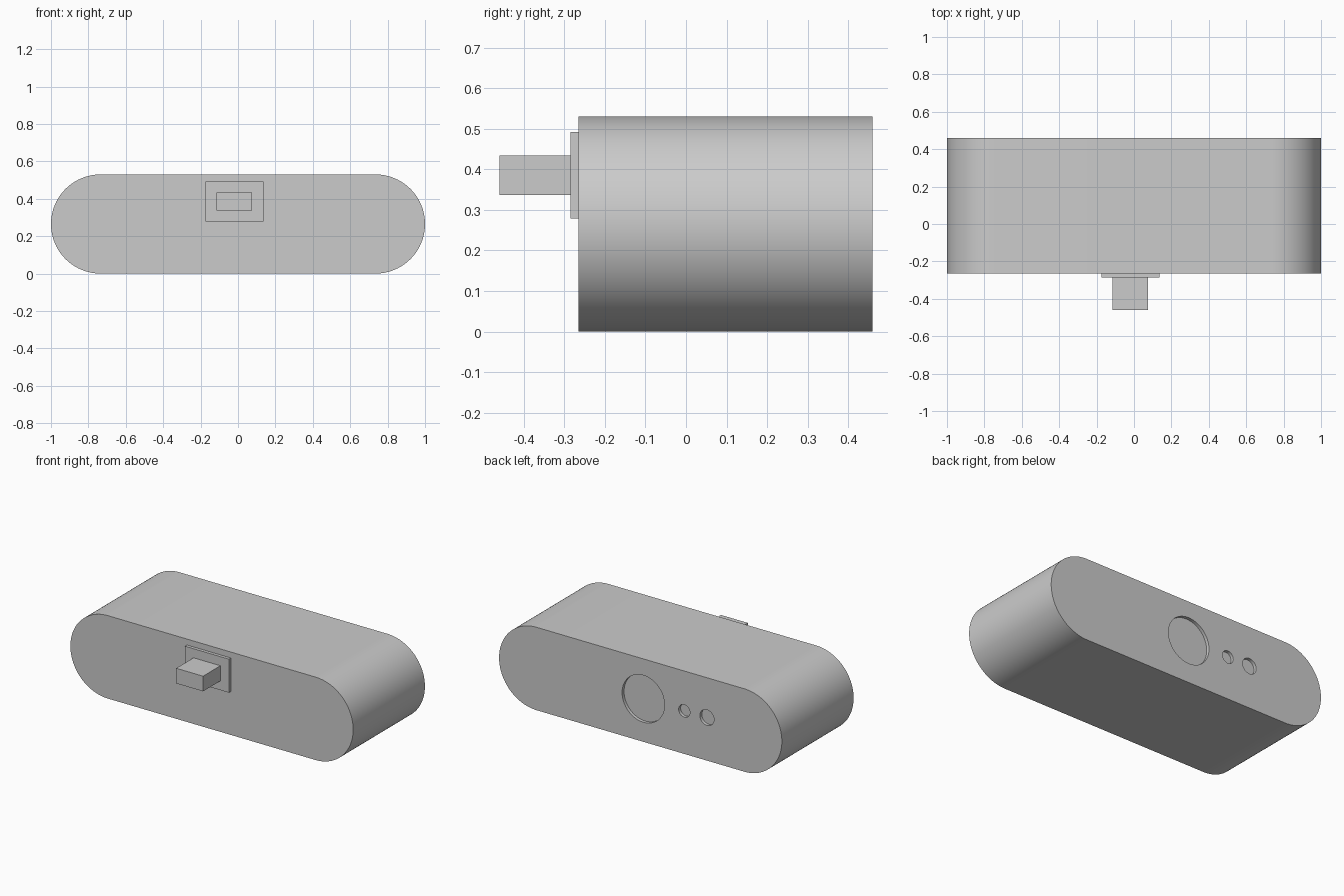
import bpy
import bmesh
from math import pi, cos, sin
from mathutils import Matrix

cube = bpy.data.objects.get("Cube")
if cube:
    bpy.data.objects.remove(cube, do_unlink=True)

R = 0.265                 # radius of the rounded ends
FRONT, BACK = -0.265, 0.46

grey = bpy.data.materials.new("plain grey")
grey.use_nodes = True
colour = (0.6, 0.6, 0.6, 1)
grey.diffuse_color = colour
grey.node_tree.nodes["Principled BSDF"].inputs["Base Color"].default_value = colour


def add_object(name, bm):
    bmesh.ops.recalc_face_normals(bm, faces=bm.faces)
    mesh = bpy.data.meshes.new(name)
    bm.to_mesh(mesh)
    bm.free()
    mesh.materials.append(grey)
    obj = bpy.data.objects.new(name, mesh)
    bpy.context.collection.objects.link(obj)
    return obj


def extrude_profile(name, points, y0, y1):
    """Extrude a closed x-z outline along y."""
    bm = bmesh.new()
    face = bm.faces.new([bm.verts.new((x, y0, z)) for x, z in points])
    result = bmesh.ops.extrude_face_region(bm, geom=[face])
    moved = [v for v in result["geom"] if isinstance(v, bmesh.types.BMVert)]
    bmesh.ops.translate(bm, verts=moved, vec=(0, y1 - y0, 0))
    return add_object(name, bm)


def arc(cx, cz, r, start, sweep, steps):
    return [(cx + r * cos(start + sweep * i / steps),
             cz + r * sin(start + sweep * i / steps)) for i in range(steps + 1)]


def box(name, x0, x1, y0, y1, z0, z1):
    bm = bmesh.new()
    bmesh.ops.create_cube(bm, size=1, matrix=Matrix.LocRotScale(
        ((x0 + x1) / 2, (y0 + y1) / 2, (z0 + z1) / 2), None,
        (x1 - x0, y1 - y0, z1 - z0)))
    return add_object(name, bm)


# Pill-shaped body
outline = (arc(1 - R, R, R, -pi / 2, pi, 48) + arc(R - 1, R, R, pi / 2, pi, 48))
body = extrude_profile("body", outline, FRONT, BACK)

# Round shallow recesses in the back: x, radius, depth
for x, radius, depth in ((-0.02, 0.15, 0.02), (-0.31, 0.04, 0.02), (-0.47, 0.05, 0.02)):
    circle = arc(x, 0.275, radius, 0, 2 * pi, 64)[:-1]
    cutter = extrude_profile("recess_cutter", circle, BACK - depth, BACK + 0.1)
    cutter.hide_render = True
    cut = body.modifiers.new("recess", "BOOLEAN")
    cut.operation, cut.solver, cut.object = "DIFFERENCE", "EXACT", cutter
    bpy.context.view_layer.objects.active = body
    bpy.ops.object.modifier_apply(modifier=cut.name)
    bpy.data.objects.remove(cutter, do_unlink=True)

bpy.ops.object.select_all(action="DESELECT")
body.select_set(True)
bpy.context.view_layer.objects.active = body
bpy.ops.object.shade_smooth_by_angle(angle=pi / 6)

# Plug and its mounting plate on the front
box("plug_plate", -0.175, 0.135, -0.285, FRONT, 0.278, 0.492)
box("plug", -0.115, 0.075, -0.46, -0.285, 0.337, 0.434)
